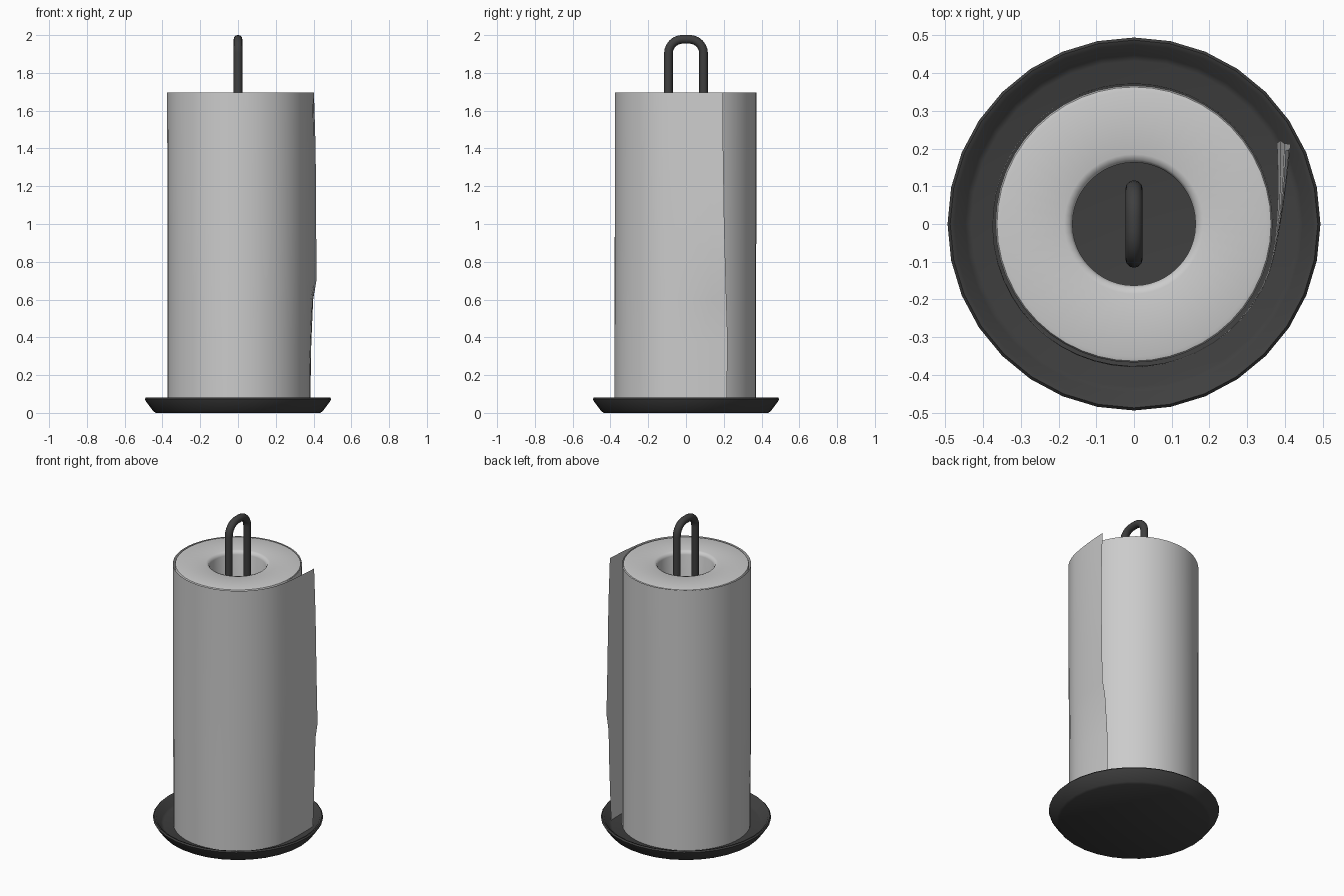
import bpy, bmesh, math
from mathutils import Vector

if "Cube" in bpy.data.objects:
    bpy.data.objects.remove(bpy.data.objects["Cube"])

dark = bpy.data.materials.new("dark_metal")
dark.diffuse_color = (0.05, 0.05, 0.05, 1)
dark.use_nodes = True
dark.node_tree.nodes["Principled BSDF"].inputs["Base Color"].default_value = dark.diffuse_color


def finish(obj, mat=None, angle=40):
    if mat:
        obj.data.materials.append(mat)
    bpy.ops.object.select_all(action='DESELECT')
    obj.select_set(True)
    bpy.context.view_layer.objects.active = obj
    bpy.ops.object.shade_smooth_by_angle(angle=math.radians(angle))


def add_mesh(name, bm):
    bmesh.ops.remove_doubles(bm, verts=bm.verts, dist=1e-5)
    bmesh.ops.recalc_face_normals(bm, faces=bm.faces)
    me = bpy.data.meshes.new(name)
    bm.to_mesh(me)
    bm.free()
    obj = bpy.data.objects.new(name, me)
    bpy.context.collection.objects.link(obj)
    return obj


def lathe(name, profile, sides, closed=False):
    bm = bmesh.new()
    pts = profile + profile[:1] if closed else profile
    verts = [bm.verts.new((r, 0, z)) for r, z in pts]
    edges = [bm.edges.new(p) for p in zip(verts, verts[1:])]
    bmesh.ops.spin(bm, geom=verts + edges, cent=(0, 0, 0), axis=(0, 0, 1),
                   angle=2 * math.pi, steps=sides)
    return add_mesh(name, bm)


# Dished base plate
finish(lathe("base_tray", [(0, 0), (0.435, 0), (0.448, 0.008), (0.487, 0.06),
                           (0.494, 0.074), (0.487, 0.082), (0.475, 0.078),
                           (0.447, 0.036), (0.432, 0.03), (0, 0.03)], 32), dark)

# Paper roll with hollow core
finish(lathe("paper_roll", [(0.163, 0.03), (0.365, 0.03), (0.367, 1.685),
                            (0.363, 1.694), (0.352, 1.697), (0.185, 1.697),
                            (0.170, 1.692), (0.163, 1.675)], 48, True), angle=50)

# Loose outer sheet: one wrap round the roll, ending in a free flap
rows = [(0.032, 0.380, 0.215), (0.37, 0.388, 0.221), (0.60, 0.398, 0.214),
        (0.70, 0.415, 0.211), (1.00, 0.414, 0.203), (1.40, 0.411, 0.197),
        (1.695, 0.402, 0.195)]
bm = bmesh.new()
grid = []
for z, fx, fy in rows:
    line = []
    for i in range(49):
        t = i / 48
        a = math.radians(-20 - 345 * (1 - t))
        r = 0.369 + 0.011 * t + 0.002 * math.sin(3 * a + 2 * z) * t
        line.append(Vector((r * math.cos(a), r * math.sin(a), z)))
    p0, p1, p2 = line[-1], Vector((0.391, -0.03, z)), Vector((fx, fy, z))
    for k in range(1, 7):
        t = k / 6
        line.append(p0 * (1 - t) ** 2 + p1 * 2 * t * (1 - t) + p2 * t * t)
    grid.append([bm.verts.new(p) for p in line])
for lo, hi in zip(grid, grid[1:]):
    for i in range(len(lo) - 1):
        bm.faces.new((lo[i], lo[i + 1], hi[i + 1], hi[i]))
finish(add_mesh("loose_sheet", bm))

# Bent rod handle running down to the base
half = [(0.093, 0.03)] + [
    (0.018 + 0.075 * math.cos(a), 1.903 + 0.075 * math.sin(a))
    for a in (math.pi / 2 * i / 6 for i in range(7))]
path = half + [(-y, z) for y, z in reversed(half)]
cu = bpy.data.curves.new("handle", 'CURVE')
cu.dimensions = '3D'
cu.bevel_depth = 0.023
cu.bevel_resolution = 4
cu.use_fill_caps = True
sp = cu.splines.new('POLY')
sp.points.add(len(path) - 1)
for p, (y, z) in zip(sp.points, path):
    p.co = (0, y, z, 1)
handle = bpy.data.objects.new("handle", cu)
bpy.context.collection.objects.link(handle)
bpy.ops.object.select_all(action='DESELECT')
handle.select_set(True)
bpy.context.view_layer.objects.active = handle
bpy.ops.object.convert(target='MESH')
finish(bpy.context.view_layer.objects.active, dark)
